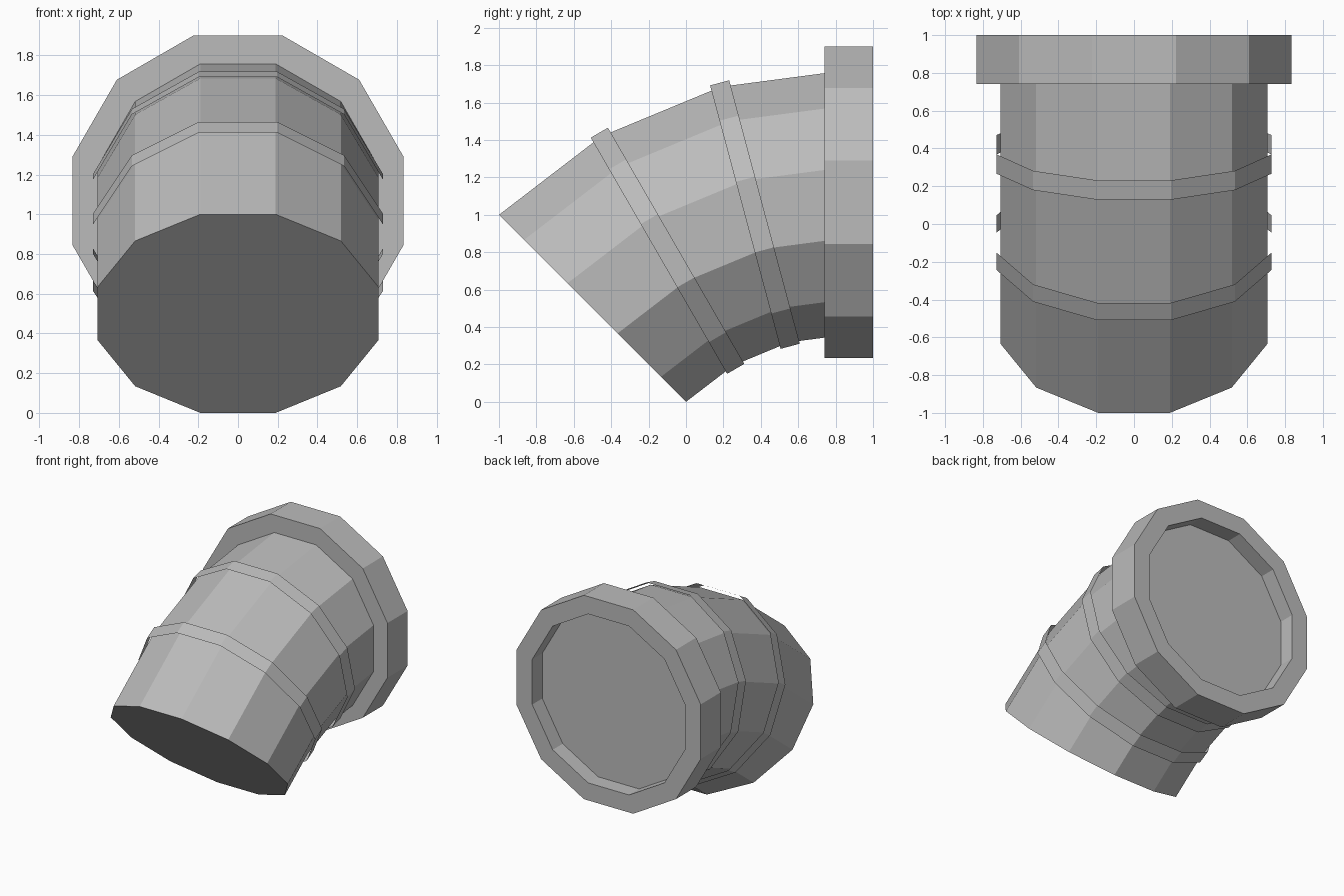
import bpy, bmesh, math
from mathutils import Vector

cube = bpy.data.objects.get("Cube")
if cube:
    bpy.data.objects.remove(cube, do_unlink=True)

SIDES = 12
BEND_Y = 0.87                 # bend pivot sits at (0, BEND_Y, -BEND_Y)
APOTHEM = 0.707               # flat-to-centre size of the pipe
PIVOT = Vector((0, BEND_Y, -BEND_Y))
BEND_RADIUS = (BEND_Y + 0.5) * math.sqrt(2)

grey = bpy.data.materials.new("plain grey")
grey.use_nodes = True
colour = (0.5, 0.5, 0.5, 1)
grey.diffuse_color = colour
grey.node_tree.nodes["Principled BSDF"].inputs["Base Color"].default_value = colour


def section(angle, apothem, along=0.0):
    """Twelve-sided loop across the bend at an angle, shifted along the axis."""
    a = math.radians(angle)
    up = Vector((0, -math.sin(a), math.cos(a)))
    axis = Vector((0, math.cos(a), math.sin(a)))
    centre = PIVOT + up * BEND_RADIUS + axis * along
    radius = apothem / math.cos(math.pi / SIDES)
    turns = [math.tau * (i + 0.5) / SIDES for i in range(SIDES)]
    return [centre + Vector((radius * math.cos(t), 0, 0)) + up * radius * math.sin(t)
            for t in turns]


def loft(name, loops, caps=False, closed=False):
    """Bridge the loops with flat quads; cap the ends or join last to first."""
    bm = bmesh.new()
    rows = [[bm.verts.new(p) for p in loop] for loop in loops]
    pairs = list(zip(rows, rows[1:]))
    if closed:
        pairs.append((rows[-1], rows[0]))
    for a, b in pairs:
        for i in range(SIDES):
            j = (i + 1) % SIDES
            bm.faces.new((a[i], b[i], b[j], a[j]))
    if caps:
        bm.faces.new(rows[0])
        bm.faces.new(rows[-1][::-1])
    if caps or closed:
        bmesh.ops.recalc_face_normals(bm, faces=bm.faces)
    mesh = bpy.data.meshes.new(name)
    bm.to_mesh(mesh)
    bm.free()
    mesh.materials.append(grey)
    obj = bpy.data.objects.new(name, mesh)
    bpy.context.collection.objects.link(obj)
    return obj


# Mitred elbow pipe in three straight segments
loft("elbow_pipe", [section(a, APOTHEM) for a in (45, 30, 15, 0)], caps=True)

# Thin open bands covering the two mitre joints
for name, angle in (("front_band", 30), ("rear_band", 15)):
    loft(name, [section(angle, 0.729, s) for s in (-0.053, 0.053)])

# Wide collar with a recessed opening at the back
front, back = 0.74 - BEND_Y, 1.0 - BEND_Y
loft("collar", [section(0, 0.833, front), section(0, 0.833, back),
                section(0, 0.69, back), section(0, 0.69, front)], closed=True)
